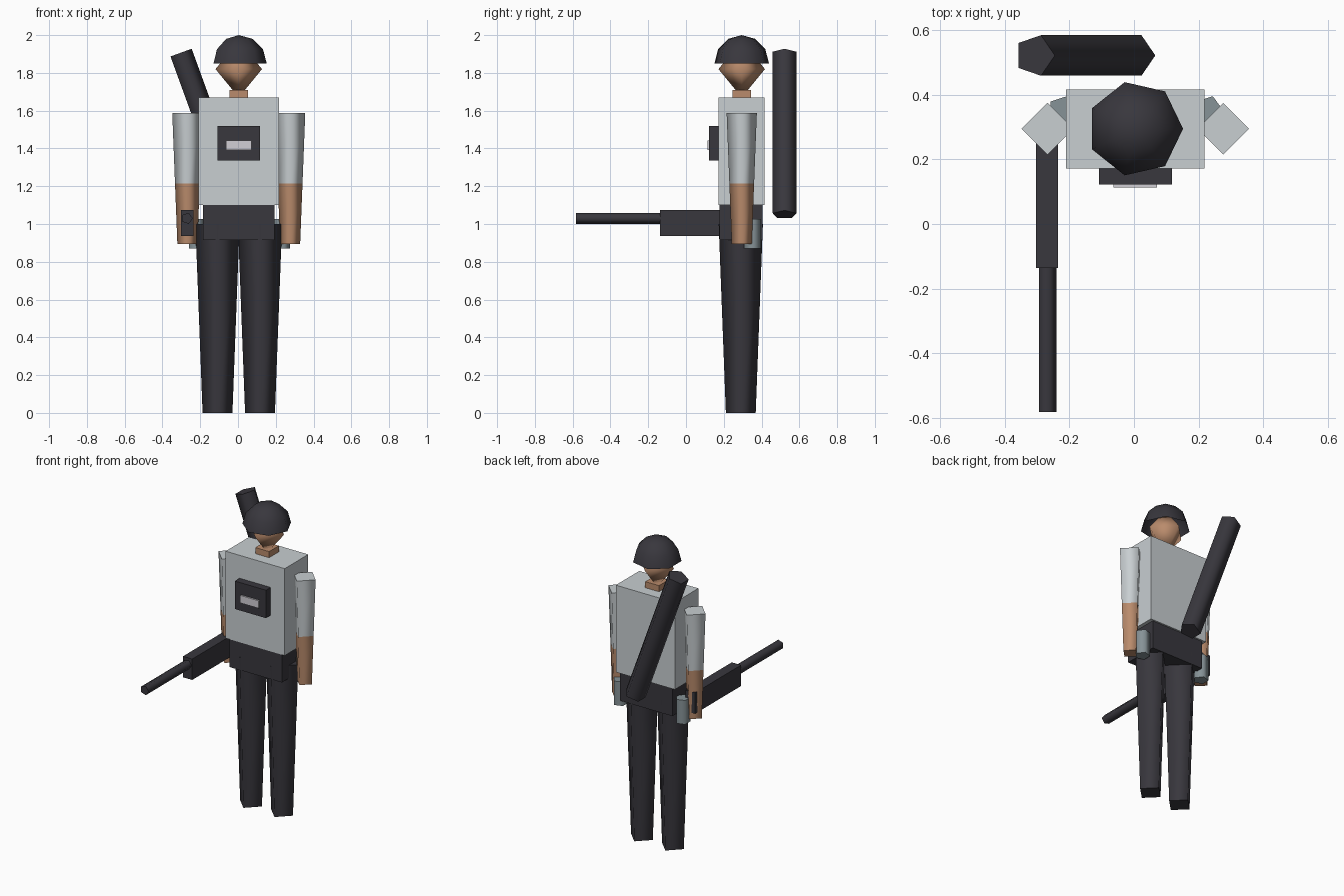
import bpy, bmesh, math
from mathutils import Matrix, Vector

if "Cube" in bpy.data.objects:
    bpy.data.objects.remove(bpy.data.objects["Cube"], do_unlink=True)


def material(name, rgb):
    m = bpy.data.materials.new(name)
    m.use_nodes = True
    m.diffuse_color = (*rgb, 1)
    bsdf = m.node_tree.nodes["Principled BSDF"]
    bsdf.inputs["Base Color"].default_value = (*rgb, 1)
    bsdf.inputs["Roughness"].default_value = 0.8
    return m


DARK = material("dark charcoal", (0.04, 0.038, 0.047))
SHIRT = material("light grey cloth", (0.58, 0.62, 0.64))
SKIN = material("tan skin", (0.49, 0.26, 0.15))
STEEL = material("blue grey steel", (0.24, 0.29, 0.31))
BADGE = material("pale badge", (0.64, 0.62, 0.66))

CX, CY = 0.004, 0.295  # body axis


def finish(bm, name, mats):
    bmesh.ops.recalc_face_normals(bm, faces=bm.faces)
    mesh = bpy.data.meshes.new(name)
    bm.to_mesh(mesh)
    bm.free()
    for m in mats:
        mesh.materials.append(m)
    obj = bpy.data.objects.new(name, mesh)
    bpy.context.collection.objects.link(obj)
    return obj


def box(name, lo, hi, mat):
    lo, hi = Vector(lo), Vector(hi)
    bm = bmesh.new()
    bmesh.ops.create_cube(bm, size=1)
    bmesh.ops.scale(bm, vec=hi - lo, verts=bm.verts)
    bmesh.ops.translate(bm, vec=(lo + hi) / 2, verts=bm.verts)
    return finish(bm, name, [mat])


def lathe(name, origin, rings, sides, mats, turn=None, capped=True):
    """Smooth low-sided body from (radius, height) rings; one material per band."""
    bm = bmesh.new()
    loops = []
    for r, z in rings:
        n = sides if r > 0 else 1
        loops.append([bm.verts.new((r * math.cos(math.tau * i / sides),
                                    r * math.sin(math.tau * i / sides), z)) for i in range(n)])
    for band, (a, b) in enumerate(zip(loops, loops[1:])):
        for i in range(sides):
            j = i + 1
            corners = [a[i % len(a)], a[j % len(a)], b[j % len(b)], b[i % len(b)]]
            face = bm.faces.new(list(dict.fromkeys(corners)))
            face.smooth = True
            face.material_index = min(band, len(mats) - 1)
    if capped:
        for loop, index in ((loops[0], 0), (loops[-1], len(mats) - 1)):
            if len(loop) > 1:
                cap = bm.faces.new(loop)
                cap.material_index = index
                for e in cap.edges:
                    e.smooth = False
    if turn:
        bm.transform(turn)
    bm.transform(Matrix.Translation(origin))
    return finish(bm, name, mats)


# Torso, hips and neck
box("torso", (CX - 0.214, 0.172, 1.10), (CX + 0.214, 0.416, 1.67), SHIRT)
box("hips", (CX - 0.19, 0.178, 0.915), (CX + 0.19, 0.405, 1.10), DARK)
box("neck", (CX - 0.05, CY - 0.05, 1.65), (CX + 0.05, CY + 0.05, 1.71), SKIN)

# Chest pack with its badge
box("chest_pack", (CX - 0.113, 0.123, 1.337), (CX + 0.113, 0.18, 1.52), DARK)
box("chest_badge", (CX - 0.067, 0.113, 1.393), (CX + 0.067, 0.123, 1.442), BADGE)

# Head and open domed helmet
lathe("head", (CX, CY, 1.82), [(0, -0.15), (0.123, 0), (0, 0.15)], 4, [SKIN])
dome = [(0.148 * math.cos(math.radians(a)), 0.15 * math.sin(math.radians(a))) for a in (0, 30, 60)]
lathe("helmet", (CX, CY, 1.85), dome + [(0, 0.15)], 7, [DARK], capped=False)

# Limbs and hip canisters on both sides
for side, s in (("left", 1), ("right", -1)):
    lathe(side + "_leg", (CX + s * 0.1125, CY - 0.005, 0), [(0.079, 0), (0.117, 1.0)], 4, [DARK])
    lathe(side + "_arm", (CX + s * 0.272, CY, 0),
          [(0.053, 0.895), (0.0655, 1.215), (0.08, 1.587)], 4, [SKIN, SHIRT])
    lathe(side + "_hip_canister", (CX + s * 0.226, 0.352, 0.87),
          [(0.046, 0), (0.046, 0.157)], 5, [STEEL])

# Slung tube on the back
lathe("back_tube", (0.004, 0.522, 1.05), [(0.066, 0), (0.066, 0.91)], 5, [DARK],
      turn=Matrix.Rotation(math.radians(-20), 4, "Y"))

# Hand-held launcher: body and barrel
box("launcher_body", (-0.303, -0.137, 0.937), (-0.236, 0.34, 1.074), DARK)
lathe("launcher_barrel", (-0.27, -0.13, 1.03), [(0.0305, 0), (0.0305, 0.453)], 5, [DARK],
      turn=Matrix.Rotation(math.radians(90), 4, "X"))
